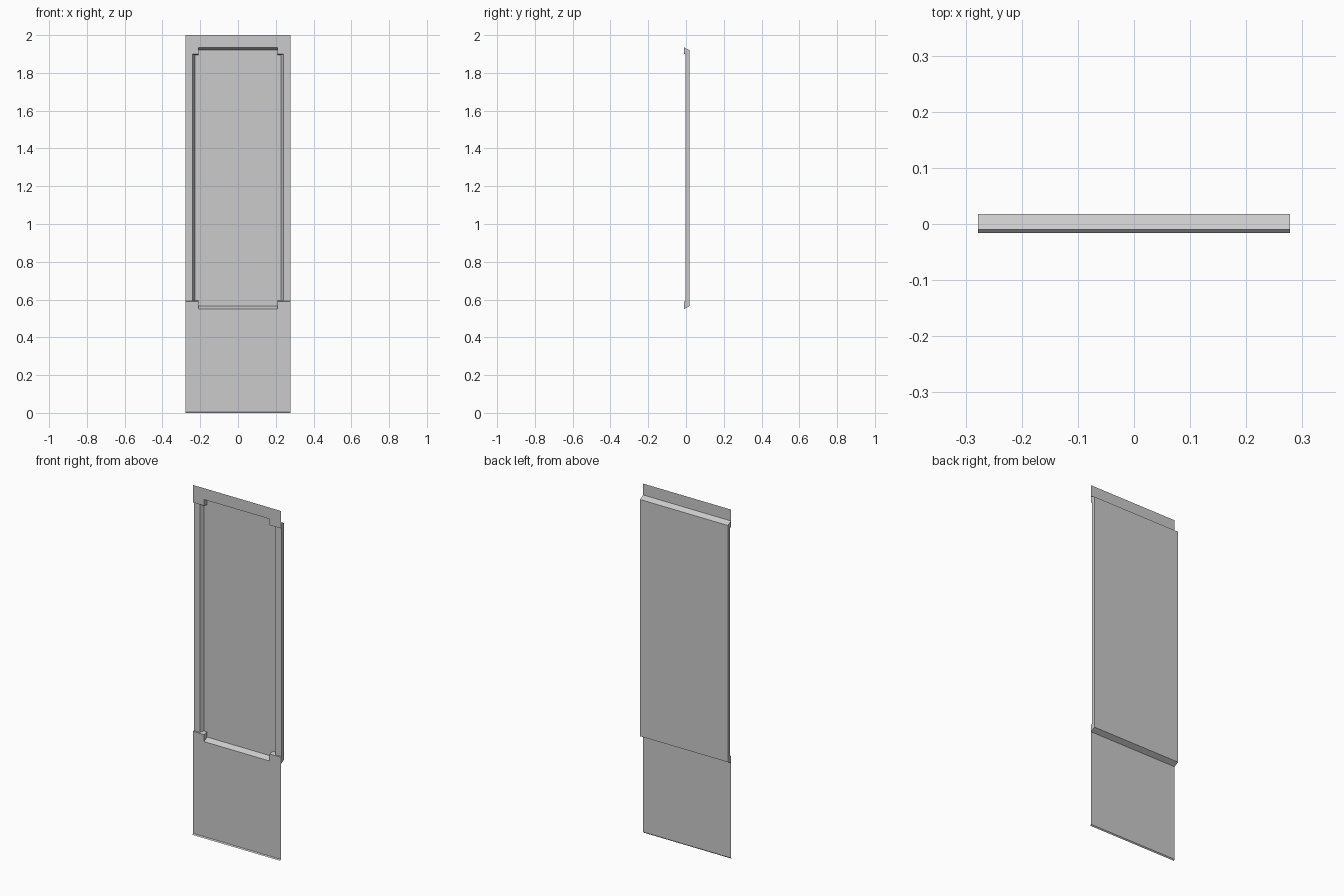
import bpy
from mathutils import Vector

cube = bpy.data.objects.get("Cube")
if cube:
    bpy.data.objects.remove(cube, do_unlink=True)

grey = bpy.data.materials.new("light_grey_metal")
grey.use_nodes = True
colour = (0.6, 0.6, 0.6, 1)
grey.diffuse_color = colour
grey.node_tree.nodes["Principled BSDF"].inputs["Base Color"].default_value = colour

HALF = 0.278                    # half width of the panel
FRONT, BACK = -0.010, 0.018     # depths of the front sheet and recessed panel
RAIL = -0.003                   # depth of the side rail faces
LOW, HIGH = 0.55, 1.935         # opening in the front sheet
LEDGE_LOW, LEDGE_HIGH = 0.59, 1.9
SLOPE = 0.015


def sweep(name, points, along, cap=None, mirror=False):
    """Sweep an open profile into a sheet; cap closes its ends via one extra point."""
    along = Vector(along)
    start = [Vector(p) for p in points]
    count = len(start)
    verts = start + [p + along for p in start]
    faces = [(i, i + count, i + count + 1, i + 1) for i in range(count - 1)]
    if cap:
        verts += [Vector(cap), Vector(cap) + along]
        faces.append(tuple(range(count)) + (2 * count,))
        faces.append((2 * count + 1,) + tuple(reversed(range(count, 2 * count))))
    mesh = bpy.data.meshes.new(name)
    mesh.from_pydata(verts, [], faces)
    mesh.materials.append(grey)
    obj = bpy.data.objects.new(name, mesh)
    bpy.context.collection.objects.link(obj)
    if mirror:
        obj.modifiers.new("Mirror", 'MIRROR').use_axis[0] = True
    return obj


# Folded sheet: bottom lip, lower sheet, recessed back and upper sheet
profile = [(-0.016, 0), (FRONT, 0.006), (FRONT, LOW), (BACK, LOW + SLOPE),
           (BACK, HIGH - SLOPE), (FRONT, HIGH), (FRONT, 2)]
sweep("folded_sheet", [(-HALF, y, z) for y, z in profile], (2 * HALF, 0, 0))

# Hollow side rails standing in front of the recess
rail = [(HALF, BACK), (HALF, RAIL), (0.24, RAIL), (0.228, BACK)]
sweep("side_rails", [(x, y, LEDGE_LOW) for x, y in rail],
      (0, 0, LEDGE_HIGH - LEDGE_LOW), mirror=True)

# Corner blocks with gently sloped ledges
INNER = 0.208
width = (HALF - INNER, 0, 0)
sweep("lower_corner_blocks",
      [(INNER, FRONT, LOW), (INNER, FRONT, LEDGE_LOW), (INNER, BACK, LEDGE_LOW + 0.005)],
      width, cap=(INNER, BACK, LOW + SLOPE), mirror=True)
sweep("upper_corner_blocks",
      [(INNER, BACK, LEDGE_HIGH - 0.005), (INNER, FRONT, LEDGE_HIGH), (INNER, FRONT, HIGH)],
      width, cap=(INNER, BACK, HIGH - SLOPE), mirror=True)
